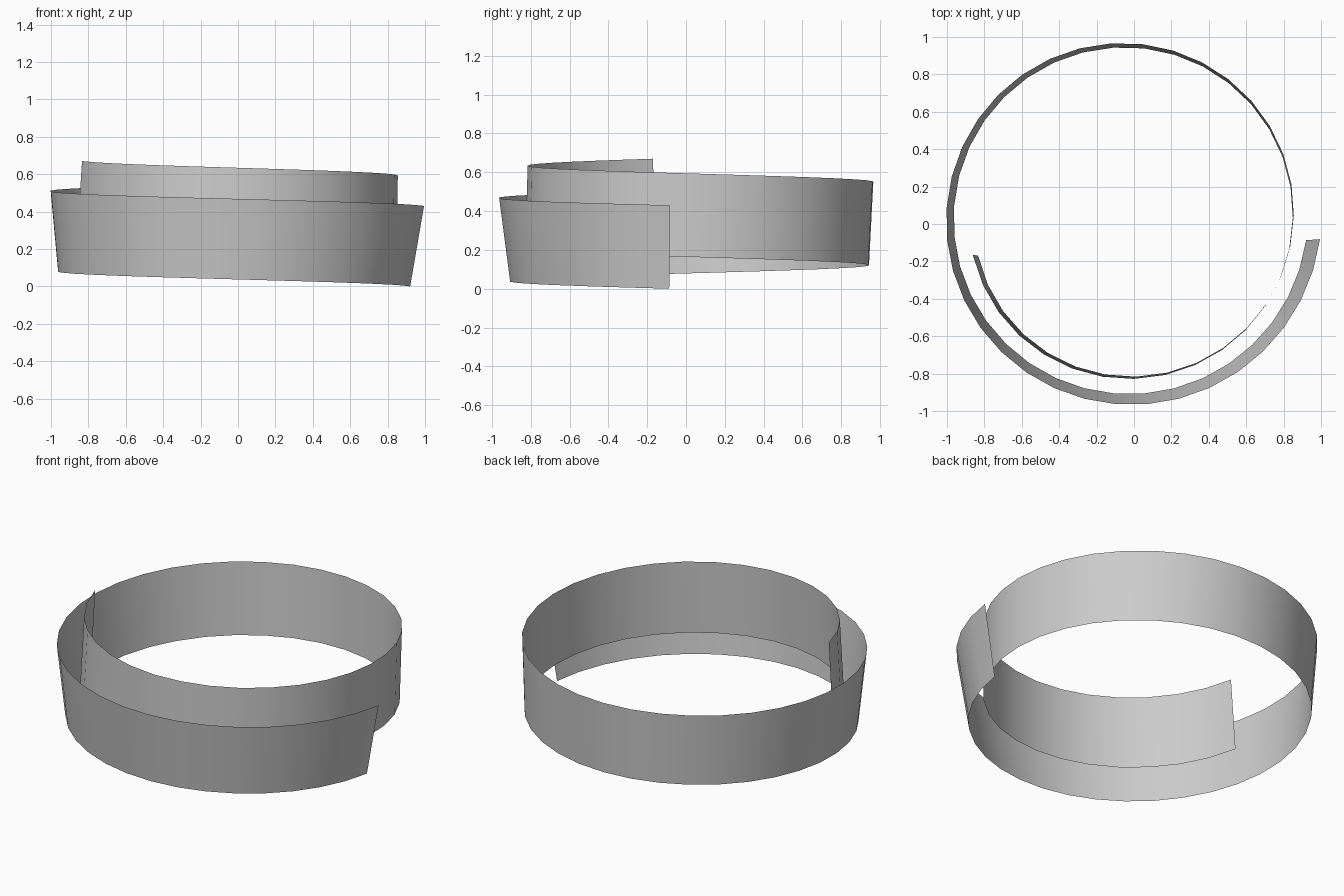
import bpy, bmesh, math

if "Cube" in bpy.data.objects:
    bpy.data.objects.remove(bpy.data.objects["Cube"])

CENTRE = (-0.0375, 0.038)
SEGMENTS = 50
TURN = math.radians(518.8)      # total sweep, clockwise from above
START = math.radians(-7.0)
RISE = 0.24                     # climb over the whole sweep


def radius(t, start, drop):
    """Spiral radius after sweeping t radians, shrinking by drop per turn."""
    return start - drop * t / math.tau


def sweep_at(fraction):
    """Sweep angle at a given fraction of the arc length."""
    a, c = 1.0, 0.115 / math.tau
    total = a * TURN - c * TURN ** 2 / 2
    return (a - math.sqrt(a * a - 2 * c * total * fraction)) / c


def point(t, r, twist, z):
    ang = START - t + math.radians(twist)
    return (CENTRE[0] + r * math.cos(ang), CENTRE[1] + r * math.sin(ang), z)


# Coiled strip: leans outward at its start and inward at its end
bm = bmesh.new()
rows = []
for i in range(SEGMENTS + 1):
    t = sweep_at(i / SEGMENTS)
    z = RISE * t / TURN
    low = bm.verts.new(point(t, radius(t, 0.966, 0.081), -0.4, z))
    high = bm.verts.new(point(t, radius(t, 1.039, 0.15), 0.4, z + 0.43))
    rows.append((low, high))
for (l0, h0), (l1, h1) in zip(rows, rows[1:]):
    f = bm.faces.new((l1, l0, h0, h1))
    f.smooth = True
bm.normal_update()

mesh = bpy.data.meshes.new("coiled_band")
bm.to_mesh(mesh)
bm.free()
band = bpy.data.objects.new("coiled_band", mesh)
bpy.context.collection.objects.link(band)
